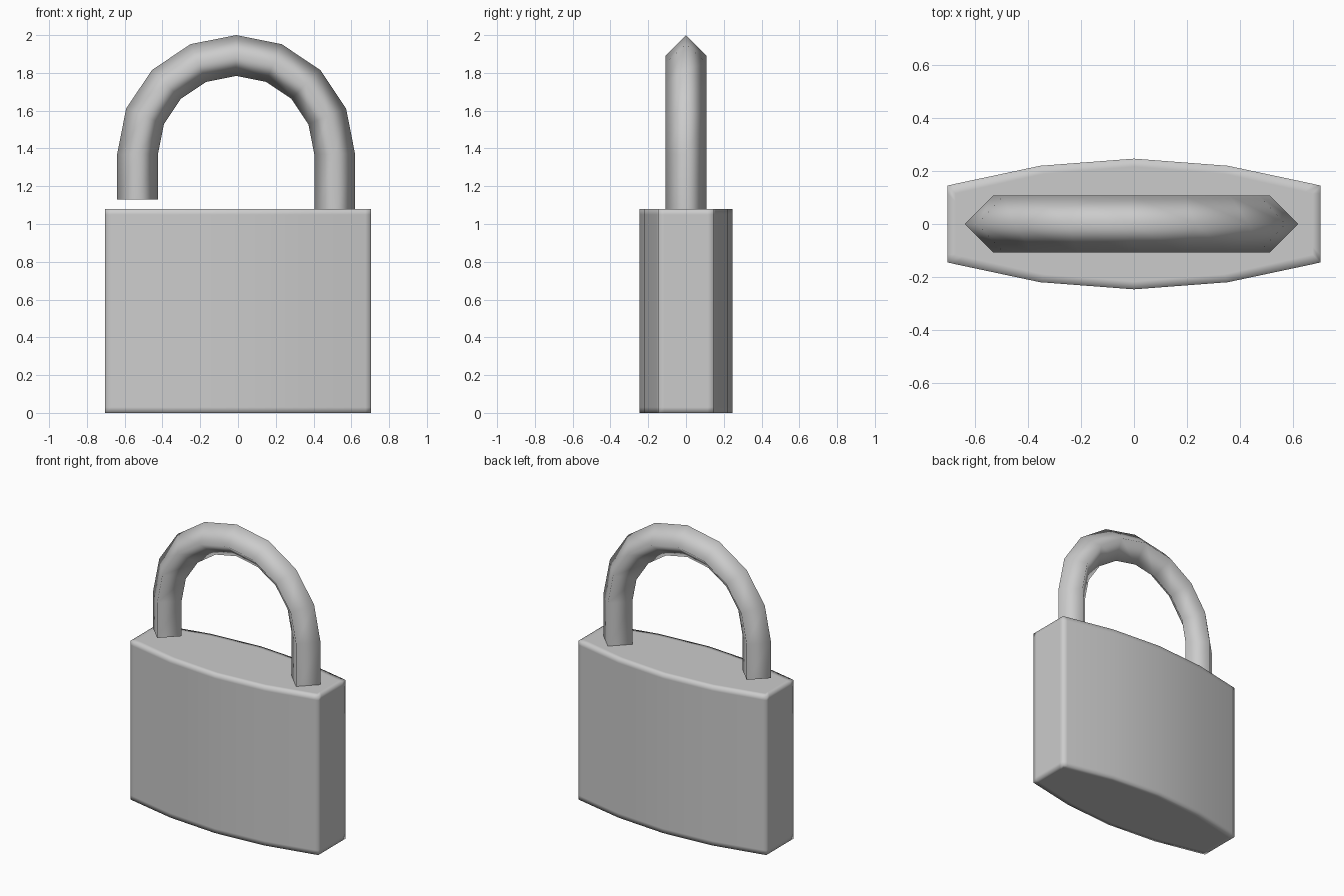
import bpy, bmesh
from math import pi, cos, sin
from mathutils import Vector

cube = bpy.data.objects.get("Cube")
if cube:
    bpy.data.objects.remove(cube, do_unlink=True)

# Single grey metal
metal = bpy.data.materials.new("grey_metal")
metal.use_nodes = True
GREY = (0.6, 0.6, 0.6, 1)
metal.diffuse_color = GREY
metal.node_tree.nodes["Principled BSDF"].inputs["Base Color"].default_value = GREY


def loft(name, rings, sharp_caps):
    """Skin a list of equal-length rings, cap both ends and shade smooth."""
    bm = bmesh.new()
    loops = [[bm.verts.new(p) for p in ring] for ring in rings]
    for a, b in zip(loops, loops[1:]):
        n = len(a)
        for i in range(n):
            j = (i + 1) % n
            bm.faces.new((a[i], a[j], b[j], b[i]))
    caps = [bm.faces.new(loops[0]), bm.faces.new(loops[-1])]
    bmesh.ops.recalc_face_normals(bm, faces=bm.faces)
    for f in bm.faces:
        f.smooth = True
    if sharp_caps:
        for cap in caps:
            for e in cap.edges:
                e.smooth = False
    mesh = bpy.data.meshes.new(name)
    bm.to_mesh(mesh)
    bm.free()
    mesh.materials.append(metal)
    obj = bpy.data.objects.new(name, mesh)
    bpy.context.collection.objects.link(obj)
    return obj


# Body: bowed plan with narrow support strips beside every edge
W, TOP, S = 0.705, 1.08, 0.03


def outline(z, inset=0.0):
    k = (W - inset) / W
    quarter = [(W, 0.145 - S), (W, 0.145), (W - S, 0.152), (0.355, 0.22)]
    back = quarter + [(0, 0.247)] + [(-x, y) for x, y in reversed(quarter)]
    pts = back + [(-x, -y) for x, y in back]
    return [Vector((x * k, y - (inset if y > 0 else -inset), z)) for x, y in pts]


loft("lock_body", [outline(0, S), outline(0), outline(S),
                   outline(TOP - S), outline(TOP), outline(TOP, S)], False)

# Shackle: diamond section swept along an arch with one short, open leg
CX, CZ, R, r = -0.01, 1.37, 0.522, 0.108


def diamond(x, z, angle):
    out = Vector((cos(angle), 0, sin(angle))) * r
    side = Vector((0, r, 0))
    c = Vector((x, 0, z))
    return [c + out, c + side, c - out, c - side]


arch = [diamond(CX + R * cos(a), CZ + R * sin(a), a)
        for a in (pi * i / 8 for i in range(9))]
loft("shackle", [diamond(CX + R, TOP - 0.03, 0)] + arch +
     [diamond(CX - R, 1.13, pi)], True)
